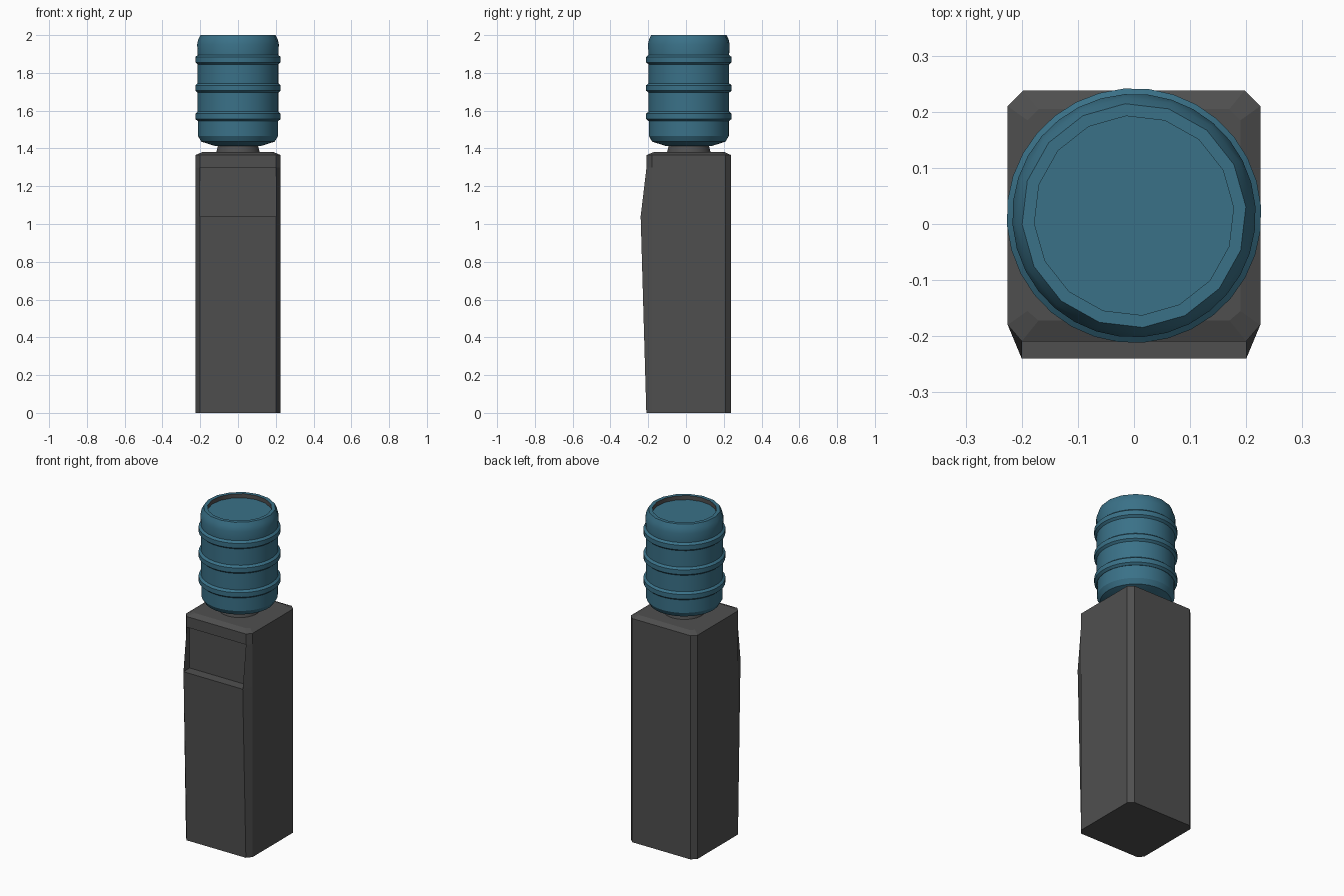
import bpy, bmesh, math

if "Cube" in bpy.data.objects:
    bpy.data.objects.remove(bpy.data.objects["Cube"])


def material(name, rgb):
    m = bpy.data.materials.new(name)
    m.diffuse_color = (*rgb, 1)
    m.use_nodes = True
    m.node_tree.nodes["Principled BSDF"].inputs["Base Color"].default_value = m.diffuse_color
    return m


GREY = material("dark_grey_plastic", (0.078, 0.078, 0.078))
BLUE = material("blue_bottle", (0.042, 0.165, 0.245))


def finish(name, bm, mats, angle=None):
    bmesh.ops.recalc_face_normals(bm, faces=bm.faces)
    me = bpy.data.meshes.new(name)
    bm.to_mesh(me)
    bm.free()
    ob = bpy.data.objects.new(name, me)
    bpy.context.collection.objects.link(ob)
    for m in mats:
        me.materials.append(m)
    if angle:
        bpy.ops.object.select_all(action='DESELECT')
        ob.select_set(True)
        bpy.context.view_layer.objects.active = ob
        bpy.ops.object.shade_smooth_by_angle(angle=math.radians(angle))
    return ob


def loft(bm, rings):
    """Skin a list of vertex rings and cap both ends; return faces per band."""
    bands = []
    for a, b in zip(rings, rings[1:]):
        n = len(a)
        bands.append([bm.faces.new((a[i], a[(i + 1) % n], b[(i + 1) % n], b[i]))
                      for i in range(n)])
    bm.faces.new(rings[0][::-1])
    bm.faces.new(rings[-1])
    return bands


# Cabinet: chamfered outline with a front that bulges out to the ledge
def outline(bm, z, front, side_front=-0.18, hw=0.225, fw=0.2, back=0.238, c=0.028):
    right = [(fw, front), (hw, side_front), (hw, back - c), (hw - c, back)]
    pts = right + [(-x, y) for x, y in reversed(right)]
    return [bm.verts.new((x, y, z)) for x, y in pts]


bm = bmesh.new()
bands = loft(bm, [
    outline(bm, 0.0, -0.21),
    outline(bm, 1.04, -0.24),
    outline(bm, 1.30, -0.209),
    outline(bm, 1.365, -0.209),
    outline(bm, 1.38, -0.172, -0.155, 0.19, 0.17, 0.205, 0.02),
])
# Dispensing recess: push the front face of the second band inwards
front = bands[1][-1]
res = bmesh.ops.extrude_discrete_faces(bm, faces=[front])
inner = res["faces"][0]
for v in inner.verts:
    v.co.y = -0.18
finish("cabinet", bm, [GREY])


# Turned parts share one axis
AXIS_Y = 0.015


def ring(bm, r, z, n, coarse=False):
    verts = []
    for i in range(n):
        a = math.radians(4.5) + 2 * math.pi * i / n
        k = math.cos(2 * math.pi / n) if coarse and i % 2 else 1
        verts.append(bm.verts.new((r * k * math.cos(a), AXIS_Y + r * k * math.sin(a), z)))
    return verts


# Neck collar
bm = bmesh.new()
loft(bm, [ring(bm, 0.118, 1.37, 32), ring(bm, 0.104, 1.425, 32)])
finish("neck_collar", bm, [GREY], 30)

# Bottle: shoulder, three raised hoops, rounded end with a sunken disc
profile = [(0.10, 1.412), (0.125, 1.414), (0.195, 1.436), (0.212, 1.465), (0.212, 1.545)]
for z in (1.57, 1.72, 1.87):
    profile += [(0.214, z - 0.025), (0.227, z - 0.014), (0.227, z + 0.014), (0.214, z + 0.025)]
profile += [(0.217, 1.95), (0.211, 1.978), (0.2, 2.0), (0.178, 2.0), (0.178, 1.975)]
bm = bmesh.new()
bands = loft(bm, [ring(bm, r, z, 32, z > 1.97) for r, z in profile])
for f in bands[-1]:
    f.material_index = 1
finish("water_bottle", bm, [BLUE, GREY], 30)
